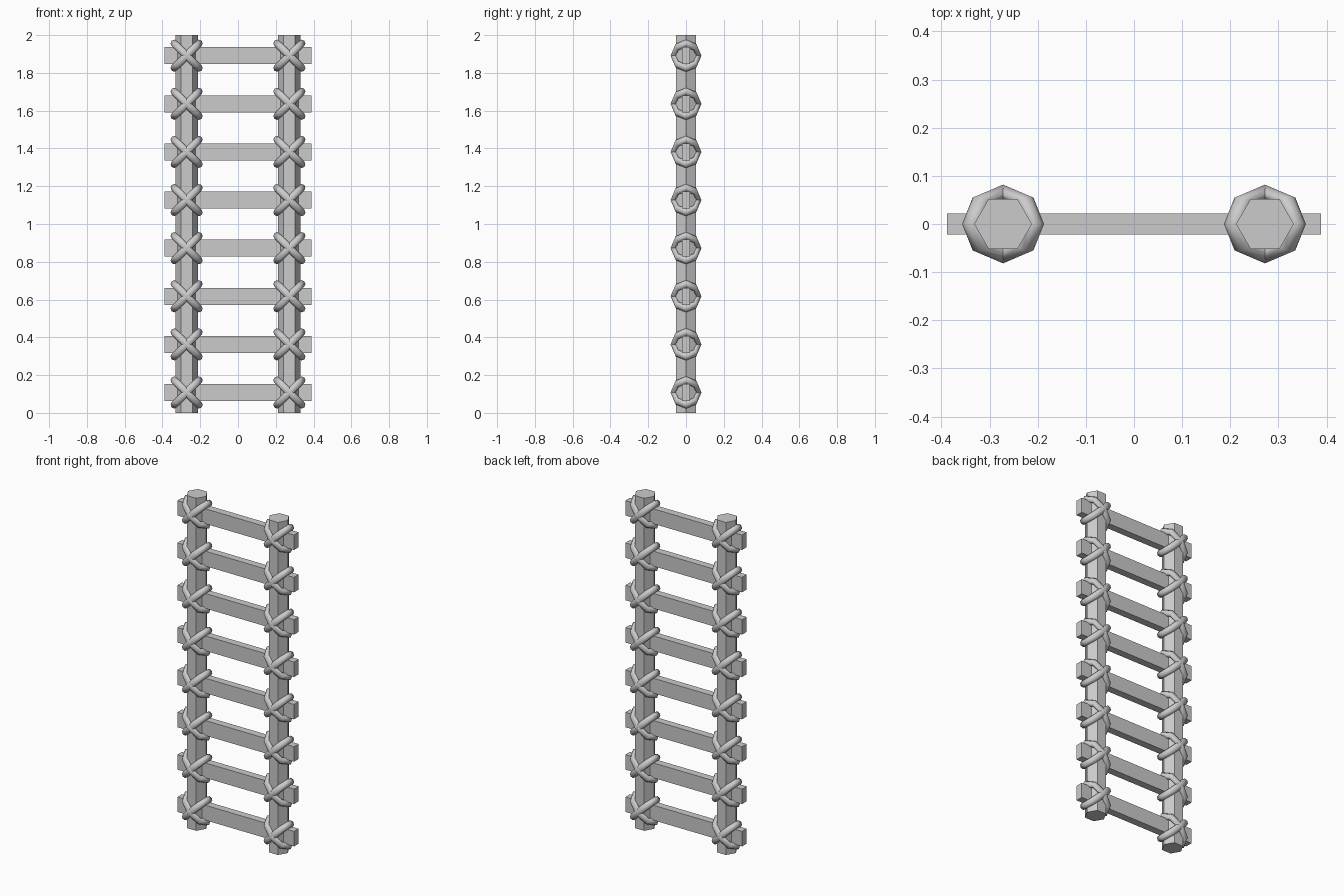
import bpy
from math import pi

if "Cube" in bpy.data.objects:
    bpy.data.objects.remove(bpy.data.objects["Cube"])

POST_X = 0.272
RUNGS = 8
Z0, STEP = 0.108, 0.2547


def post(name, x):
    # six-sided upright, corners pointing along x
    bpy.ops.mesh.primitive_cylinder_add(vertices=6, radius=0.06, depth=2,
                                        location=(x, 0, 1))
    ob = bpy.context.object
    ob.name = name
    # turn the mesh so a corner faces +x
    for v in ob.data.vertices:
        v.co.x, v.co.y = v.co.y, -v.co.x


def rung(name, z):
    bpy.ops.mesh.primitive_cube_add(size=1, location=(0, 0, z))
    ob = bpy.context.object
    ob.name = name
    ob.scale = (0.776, 0.044, 0.09)


def rope_loop(name, x, z, tilt):
    # oval rope loop leaning diagonally around the joint
    bpy.ops.mesh.primitive_torus_add(major_segments=8, minor_segments=8,
                                     major_radius=0.092, minor_radius=0.02,
                                     location=(x, 0, z), rotation=(0, tilt, 0))
    ob = bpy.context.object
    ob.name = name
    ob.scale = (1, 0.73, 1)
    bpy.ops.object.shade_smooth()


# uprights
post("left_post", -POST_X)
post("right_post", POST_X)

# rungs with crossed rope lashings at both ends
for i in range(RUNGS):
    z = Z0 + i * STEP
    rung(f"rung_{i + 1}", z)
    for side, x in (("left", -POST_X), ("right", POST_X)):
        rope_loop(f"{side}_lashing_{i + 1}_a", x, z, pi / 4)
        rope_loop(f"{side}_lashing_{i + 1}_b", x, z, -pi / 4)
